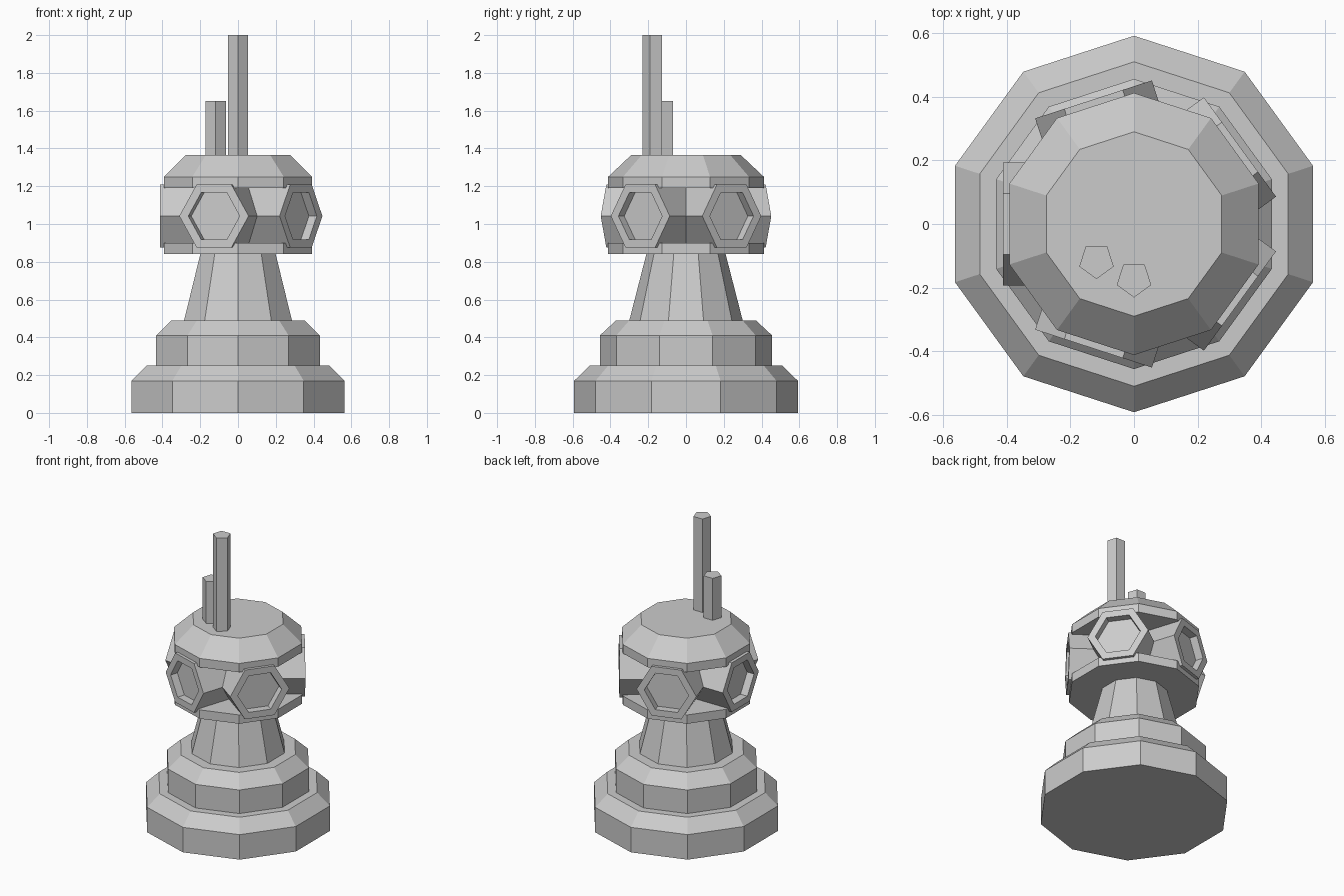
import bpy, bmesh
from math import pi, sin, cos, radians
from mathutils import Matrix

if "Cube" in bpy.data.objects:
    bpy.data.objects.remove(bpy.data.objects["Cube"])


def turned(name, profile, sides, phase=90, matrix=Matrix()):
    """Low-poly turned solid from (radius, height) points, capped at both ends."""
    bm = bmesh.new()
    rings = []
    for r, h in profile:
        rings.append([bm.verts.new((r * cos(radians(phase) + 2 * pi * i / sides),
                                    r * sin(radians(phase) + 2 * pi * i / sides), h))
                      for i in range(sides)])
    for a, b in zip(rings, rings[1:]):
        for i in range(sides):
            j = (i + 1) % sides
            bm.faces.new((a[i], a[j], b[j], b[i]))
    bm.faces.new(rings[0][::-1])
    bm.faces.new(rings[-1])
    bm.transform(matrix)
    mesh = bpy.data.meshes.new(name)
    bm.to_mesh(mesh)
    bm.free()
    obj = bpy.data.objects.new(name, mesh)
    bpy.context.collection.objects.link(obj)
    return obj


# Stepped base with chamfered tiers
turned("base_lower", [(.592, 0), (.592, .17), (.51, .25)], 10)
turned("base_upper", [(.456, .25), (.456, .41), (.37, .49)], 10)

# Tapered neck and the core inside the head
turned("neck", [(.30, .49), (.21, .84)], 10)
turned("head_core", [(.17, .90), (.17, 1.19)], 10)

# Head plates above and below the ports
turned("head_lower_plate", [(.412, .84), (.412, .90)], 10)
turned("head_cap", [(.412, 1.19), (.412, 1.25), (.29, 1.365)], 10)

# Five hexagonal ports with recessed faces, pointing outwards
port = [(.193, .04), (.193, .412), (.143, .412), (.143, .36)]
for k in range(5):
    place = (Matrix.Translation((0, 0, 1.042))
             @ Matrix.Rotation(radians(180 + 72 * k), 4, 'Z')
             @ Matrix.Rotation(radians(90), 4, 'Y'))
    turned(f"hex_port_{k + 1}", port, 6, 90, place)

# Pentagonal antennas
for name, x, y, top in (("antenna_tall", 0, -.174, 2), ("antenna_short", -.118, -.116, 1.65)):
    turned(name, [(.057, 1.365), (.057, top)], 5, -90, Matrix.Translation((x, y, 0)))
